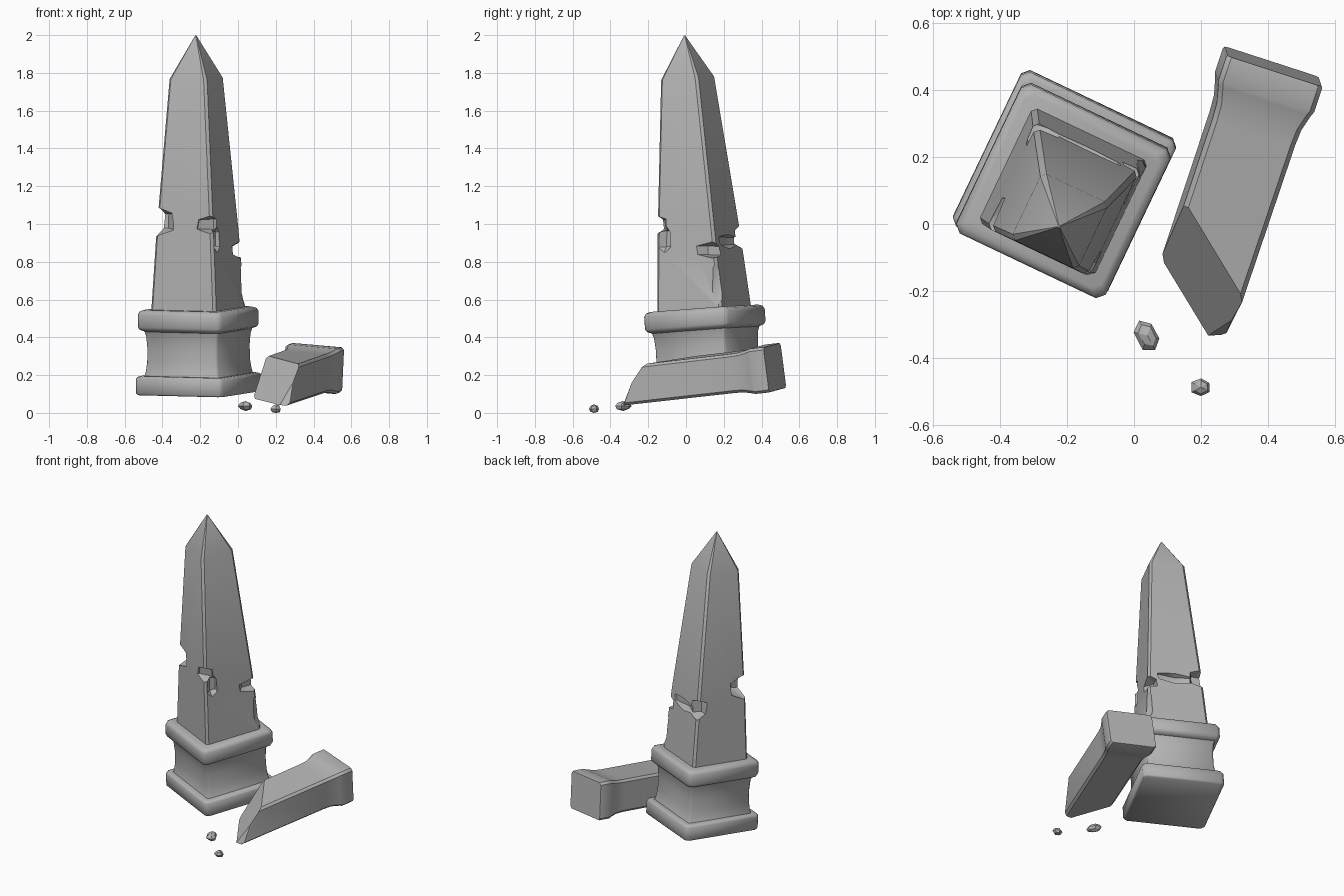
import bpy, bmesh, random
from math import radians
from mathutils import Matrix, Vector, Euler

random.seed(4)
cube = bpy.data.objects.get("Cube")
if cube:
    bpy.data.objects.remove(cube, do_unlink=True)

stone = bpy.data.materials.new("grey stone")
stone.use_nodes = True
GREY = (0.45, 0.45, 0.45, 1)
stone.diffuse_color = GREY
stone.node_tree.nodes["Principled BSDF"].inputs["Base Color"].default_value = GREY


def finish(name, bm, angle=50):
    bmesh.ops.recalc_face_normals(bm, faces=bm.faces)
    mesh = bpy.data.meshes.new(name)
    bm.to_mesh(mesh)
    bm.free()
    mesh.materials.append(stone)
    obj = bpy.data.objects.new(name, mesh)
    bpy.context.collection.objects.link(obj)
    smooth(obj, angle)
    return obj


def smooth(obj, angle):
    bpy.ops.object.select_all(action='DESELECT')
    obj.select_set(True)
    bpy.context.view_layer.objects.active = obj
    bpy.ops.object.shade_smooth_by_angle(angle=radians(angle))


def loft(profile, chamfer, matrix, aspect=1.0):
    """Stack chamfered rectangles given as (half width, height)."""
    bm = bmesh.new()
    rings = []
    for half, z in profile:
        c = min(chamfer, half * 0.35)
        a, b = half, half * aspect
        pts = [(a, c - b), (a, b - c), (a - c, b), (c - a, b),
               (-a, b - c), (-a, c - b), (c - a, -b), (a - c, -b)]
        rings.append([bm.verts.new(matrix @ Vector((x, y, z))) for x, y in pts])
    for low, high in zip(rings, rings[1:]):
        for i in range(8):
            j = (i + 1) % 8
            bm.faces.new((low[i], low[j], high[j], high[i]))
    bm.faces.new(rings[0])
    bm.faces.new(rings[-1])
    return bm


def slice_off(bm, point, normal):
    """Cut away everything beyond a plane and cap the break."""
    geom = bm.verts[:] + bm.edges[:] + bm.faces[:]
    cut = bmesh.ops.bisect_plane(bm, geom=geom, plane_co=point,
                                 plane_no=normal, clear_outer=True)
    edges = [e for e in cut["geom_cut"] if isinstance(e, bmesh.types.BMEdge)]
    bmesh.ops.contextual_create(bm, geom=edges)


def rock(size, loc, jitter, turn=0.0, segments=6, rings=4):
    """Rough faceted lump."""
    bm = bmesh.new()
    bmesh.ops.create_uvsphere(bm, u_segments=segments, v_segments=rings, radius=1)
    for v in bm.verts:
        v.co *= 1 + random.uniform(-jitter, jitter)
    m = Matrix.Translation(loc) @ Matrix.Rotation(turn, 4, 'Z') @ Matrix.Diagonal((*size, 1))
    bm.transform(m)
    return bm


# Leaning obelisk on its stepped pedestal
lean = (Matrix.Translation((-0.207, 0.128, 0.105))
        @ Euler((radians(4.1), radians(-0.5), 0)).to_matrix().to_4x4()
        @ Matrix.Rotation(radians(-25.5), 4, 'Z'))

finish("base_slab", loft([(0.25, 0), (0.256, 0.008), (0.256, 0.085),
                          (0.25, 0.096), (0.238, 0.1)], 0.02, lean))
finish("pedestal", loft([(0.222, 0.09), (0.215, 0.115), (0.208, 0.17), (0.207, 0.25),
                         (0.211, 0.31), (0.22, 0.345)], 0.012, lean))
finish("collar", loft([(0.22, 0.335), (0.24, 0.345), (0.247, 0.36), (0.247, 0.425),
                       (0.24, 0.442), (0.222, 0.45)], 0.022, lean))
shaft = finish("shaft", loft([(0.191, 0.44), (0.168, 0.85), (0.11, 1.67),
                              (0.003, 1.897)], 0.014, lean))

# Broken notches along the crack around the shaft: position, size, turn
chips = [
    ((-0.435, 0.0, 1.015), (0.13, 0.13, 0.085), 0.3),
    ((-0.15, -0.16, 1.0), (0.10, 0.075, 0.05), -0.3),
    ((-0.105, -0.12, 0.92), (0.035, 0.06, 0.08), 0.3),
    ((0.01, 0.14, 0.86), (0.07, 0.11, 0.045), -0.4),
    ((-0.14, 0.235, 0.91), (0.15, 0.05, 0.04), -0.45),
    ((-0.285, 0.295, 0.93), (0.08, 0.08, 0.07), 0.2),
    ((0.035, 0.165, 0.7), (0.035, 0.05, 0.13), 0.4),
]
for loc, size, turn in chips:
    cutter = finish("chip_cutter", rock(size, loc, 0.15, turn, 6, 3))
    cutter.hide_render = True
    mod = shaft.modifiers.new("chip", 'BOOLEAN')
    mod.operation = 'DIFFERENCE'
    mod.solver = 'EXACT'
    mod.object = cutter
    bpy.context.view_layer.objects.active = shaft
    bpy.ops.object.modifier_apply(modifier=mod.name)
    bpy.data.objects.remove(cutter, do_unlink=True)
smooth(shaft, 35)

# Fallen post: lies along its own y, head raised, broken at the near end
lying = (Matrix.Translation((0.41, 0.455, 0.238))
         @ Matrix.Rotation(radians(-18.5), 4, 'Z')
         @ Matrix.Rotation(radians(6.2), 4, 'X')
         @ Matrix.Rotation(radians(4.8), 4, 'Y')
         @ Matrix.Rotation(radians(90), 4, 'X'))
post = loft([(0.148, -0.016), (0.151, -0.01), (0.151, 0.065), (0.146, 0.078), (0.133, 0.13),
             (0.13, 0.18), (0.128, 0.85)], 0.014, lying, 0.8)
slice_off(post, (0.07, -0.13, 0.04), (-0.66, -0.49, 0.57))
slice_off(post, (0.24, -0.325, 0.06), (0.05, -1, 0.35))
slice_off(post, (0.29, -0.305, 0.06), (0.79, -0.61, 0.1))
finish("fallen_post", post, 35)

# Loose rubble
for name, loc, size, turn in (
        ("large_rubble", (0.04, -0.333, 0.032), (0.034, 0.054, 0.024), 0.5),
        ("small_rubble", (0.2, -0.487, 0.023), (0.03, 0.028, 0.023), 0.0)):
    bm = rock(size, loc, 0.12, turn)
    lift = min(v.co.z for v in bm.verts)
    floor = 0.0 if name == "small_rubble" else 0.01
    bmesh.ops.translate(bm, verts=bm.verts, vec=(0, 0, floor - lift))
    finish(name, bm, 20)
